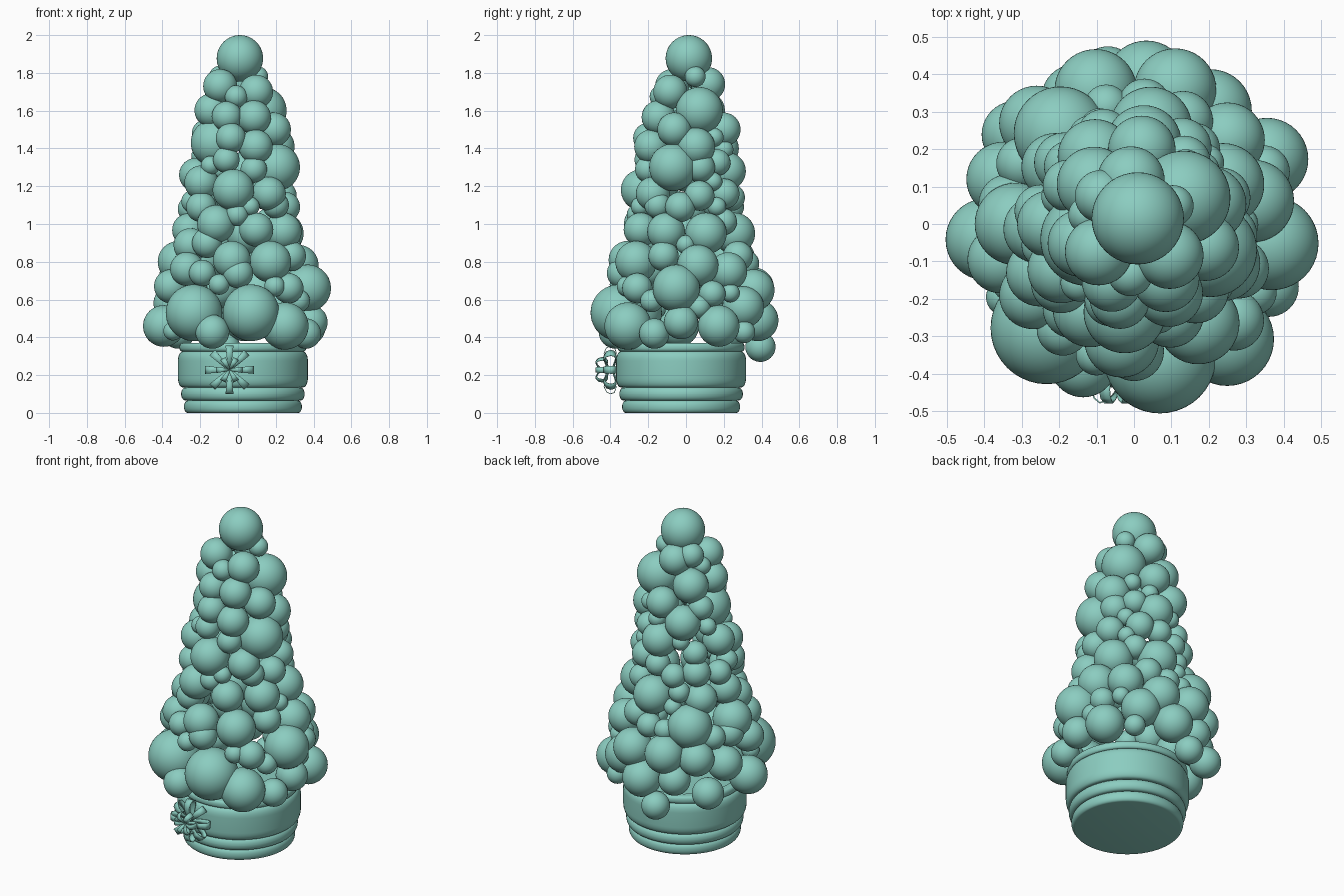
import bpy, bmesh, math, random
from mathutils import Matrix, Vector

random.seed(4)
cube = bpy.data.objects.get("Cube")
if cube:
    bpy.data.objects.remove(cube, do_unlink=True)

teal = bpy.data.materials.new("soft_teal")
teal.use_nodes = True
colour = (0.26, 0.61, 0.53, 1)
teal.diffuse_color = colour
teal.node_tree.nodes["Principled BSDF"].inputs["Base Color"].default_value = colour


def finish(name, bm, angle):
    """Turn a bmesh into a shaded object with the shared material."""
    mesh = bpy.data.meshes.new(name)
    bm.to_mesh(mesh)
    bm.free()
    mesh.materials.append(teal)
    obj = bpy.data.objects.new(name, mesh)
    bpy.context.collection.objects.link(obj)
    bpy.ops.object.select_all(action="DESELECT")
    bpy.context.view_layer.objects.active = obj
    obj.select_set(True)
    bpy.ops.object.shade_smooth_by_angle(angle=math.radians(angle))
    return obj


# Cone outline: height and distance of the ball centres from the axis
OUTLINE = [(0.35, 0.40), (0.46, 0.395), (0.53, 0.362), (0.65, 0.375), (0.80, 0.315),
           (0.95, 0.26), (1.10, 0.25), (1.30, 0.215), (1.50, 0.20), (1.60, 0.15), (1.75, 0.115)]


def cone_radius(z):
    for (z0, r0), (z1, r1) in zip(OUTLINE, OUTLINE[1:]):
        if z <= z1:
            return r0 + (r1 - r0) * (z - z0) / (z1 - z0)
    return OUTLINE[-1][1]


def on_cone(degrees, z):
    a, d = math.radians(degrees), cone_radius(z)
    return Vector((d * math.cos(a), d * math.sin(a), z))


# Main balls by radius: angle in degrees and height, lengths in hundredths
MAIN = {
    15: [(230, 53), (281, 53)],
    12.5: [(28, 160), (341, 130), (309, 46), (352, 66), (129, 81)],
    11: [(264, 118), (303, 80), (24, 95), (26, 46), (11, 78), (73, 65), (80, 95), (180, 80),
         (106, 66), (186, 46), (85, 49), (56, 56)],
    10: [(243, 100), (336, 96), (264, 81), (42, 75), (135, 160), (120, 140), (83, 128),
         (161, 58), (134, 64), (15, 141)],
    9: [(218, 173), (319, 170), (342, 150), (297, 141), (313, 116), (212, 122), (180, 126),
        (292, 97), (250, 43), (94, 174), (84, 150), (115, 51), (143, 43), (195, 67), (356, 48)],
    8: [(249, 157), (335, 42), (100, 35), (234, 90), (337, 83), (270, 74), (353, 109),
        (219, 109), (20, 130), (58, 116), (316, 66), (171, 74), (17, 115)],
    7: [(253, 134), (236, 74), (323, 110), (85, 114), (138, 122), (109, 109), (172, 108),
        (85, 79), (22, 63), (140, 177)],
    5.5: [(25, 178), (302, 67), (254, 68)]}
# The tip ball and one large ball sit further in than the rest
balls = [(Vector((0.01, 0.015, 1.877)), 0.123), (Vector((-0.125, -0.04, 1.43)), 0.125)]
balls += [(on_cone(a, z / 100), r / 100) for r, spots in MAIN.items() for a, z in spots]

# Smaller balls pack the remaining gaps, largest first
for radius in (0.09, 0.08, 0.07, 0.06, 0.05):
    for attempt in range(700):
        spot = on_cone(random.uniform(0, 360), random.uniform(0.36 + radius, 1.7))
        if all((spot - c).length > 0.75 * (radius + r) for c, r in balls):
            balls.append((spot, radius))

bm = bmesh.new()
for centre, radius in balls:
    bmesh.ops.create_icosphere(bm, subdivisions=4, radius=radius,
                               matrix=Matrix.Translation(centre))
finish("foliage_balls", bm, 40)

# Round pot: a lathed profile of stacked, rounded bands
POT_X, POT_Y = 0.026, -0.026


def band(z0, z1, radius, inset, rise):
    """Profile of one band with rounded top and bottom edges."""
    arc = [math.radians(a) for a in range(0, 91, 15)]
    low = [(radius - inset * (1 - math.sin(a)), z0 + rise * (1 - math.cos(a))) for a in arc]
    high = [(x, z0 + z1 - z) for x, z in reversed(low)]
    return low + high


profile = [(0, 0)]
for z0, z1, radius, inset, rise in ((0, 0.065, 0.312, 0.02, 0.03), (0.065, 0.135, 0.327, 0.025, 0.034),
                                    (0.135, 0.325, 0.344, 0.025, 0.05), (0.325, 0.37, 0.336, 0.015, 0.02)):
    profile += band(z0, z1, radius, inset, rise)
profile += [(0.29, 0.37), (0.28, 0.34), (0, 0.34)]

bm = bmesh.new()
verts = [bm.verts.new((x, 0, z)) for x, z in profile]
edges = [bm.edges.new(pair) for pair in zip(verts, verts[1:])]
bmesh.ops.spin(bm, geom=verts + edges, axis=(0, 0, 1), cent=(0, 0, 0),
               angle=math.tau, steps=64, use_duplicate=False)
bmesh.ops.remove_doubles(bm, verts=bm.verts, dist=0.0005)
bmesh.ops.recalc_face_normals(bm, faces=bm.faces)
pot = finish("pot", bm, 40)
pot.location = (POT_X, POT_Y, 0)

# Ribbon bow: rings of looped strips standing off the pot front
LOOP = [(0.0, 0.4), (0.4, 0.1), (0.75, 0.0), (0.95, 0.15), (1.0, 0.45),
        (0.92, 0.8), (0.7, 1.0), (0.4, 0.85), (0.0, 0.45)]


def add_loops(bm, count, reach, near, depth, width, turn):
    for i in range(count):
        spin = Matrix.Rotation(math.tau * (i + turn) / count, 4, "Y")
        rows = []
        for out, away in LOOP:
            half = width * (0.35 + 0.65 * out) / 2
            rows.append([bm.verts.new(spin @ Vector((side * half, -near - depth * away, reach * out)))
                         for side in (-1, 1)])
        for a, b in zip(rows, rows[1:]):
            bm.faces.new((a[0], a[1], b[1], b[0]))


bm = bmesh.new()
add_loops(bm, 8, 0.125, 0.0, 0.06, 0.042, 0)
add_loops(bm, 6, 0.065, 0.045, 0.058, 0.032, 0.5)
bow = finish("ribbon_bow", bm, 50)
bow.location = (-0.045, -0.372, 0.228)
thickness = bow.modifiers.new("thickness", "SOLIDIFY")
thickness.thickness = 0.004

# Knot that holds the bow against the pot
bm = bmesh.new()
bmesh.ops.create_cone(bm, cap_ends=True, segments=12, radius1=0.012, radius2=0.012, depth=0.07,
                      matrix=Matrix.Rotation(math.pi / 2, 4, "X"))
knot = finish("bow_knot", bm, 40)
knot.location = (-0.045, -0.395, 0.228)
